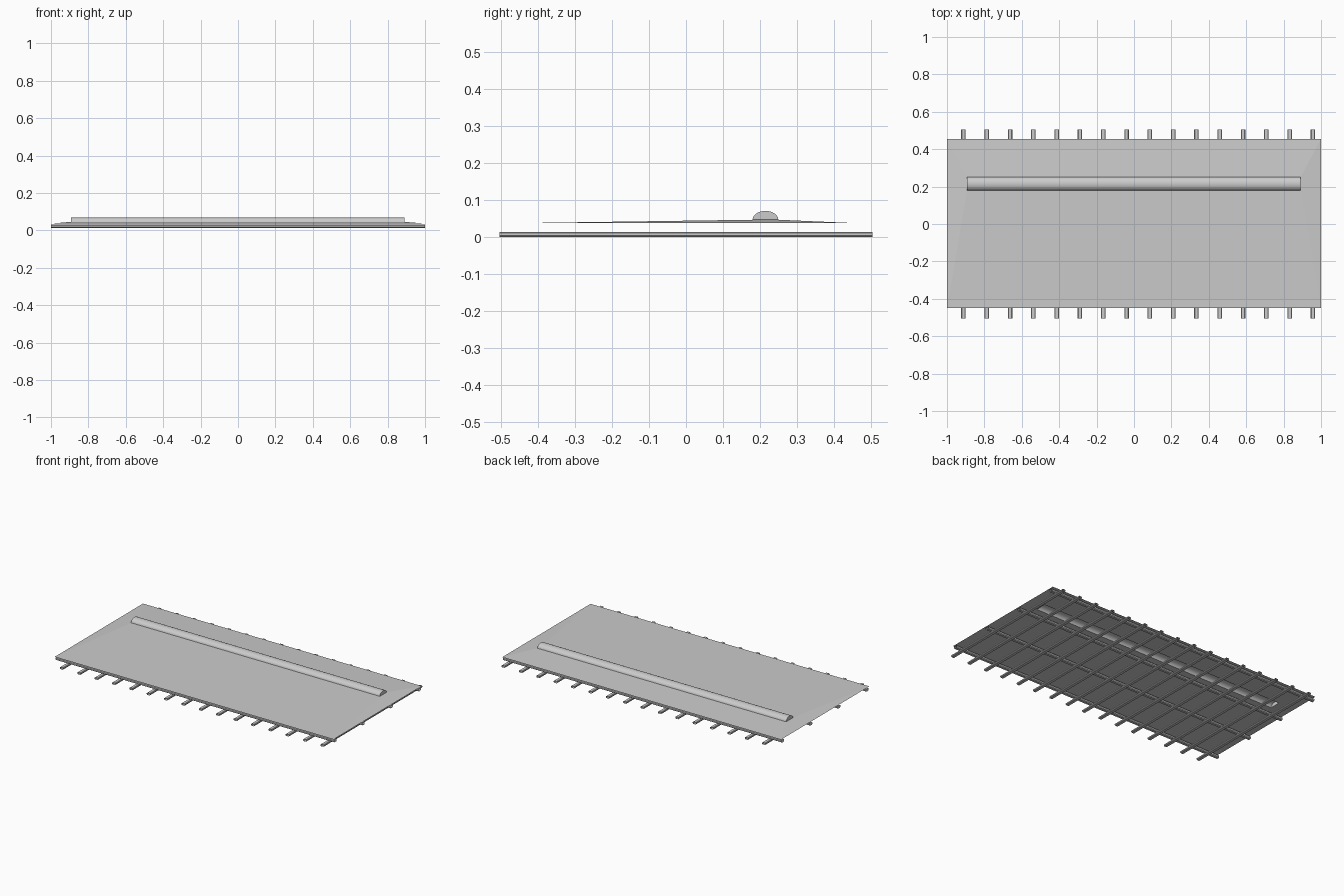
import bpy, bmesh, math

if "Cube" in bpy.data.objects:
    bpy.data.objects.remove(bpy.data.objects["Cube"])


def new_object(name, bm):
    me = bpy.data.meshes.new(name)
    bm.to_mesh(me)
    bm.free()
    ob = bpy.data.objects.new(name, me)
    bpy.context.collection.objects.link(ob)
    return ob


def loft(bm, rings, closed=True):
    """Skin a list of point rings; ends stay open."""
    vs = [[bm.verts.new(p) for p in r] for r in rings]
    n = len(vs[0])
    for a, b in zip(vs, vs[1:]):
        for i in range(n if closed else n - 1):
            j = (i + 1) % n
            bm.faces.new((a[i], a[j], b[j], b[i]))
    return vs


def tube(name, width, height, length, z, along_x, offset):
    """Open-ended rail with chamfered corners, lying on height z."""
    w, h, c = width / 2, height / 2, min(width, height) * 0.25
    prof = [(w, c - h), (w, h - c), (w - c, h), (c - w, h),
            (-w, h - c), (-w, c - h), (c - w, -h), (w - c, -h)]
    bm = bmesh.new()
    rings = []
    for e in (-length / 2, length / 2):
        rings.append([(e, offset + u, z + h + v) if along_x else (offset + u, e, z + h + v)
                      for u, v in prof])
    loft(bm, rings)
    bmesh.ops.recalc_face_normals(bm, faces=bm.faces)
    return new_object(name, bm)


# Lower slats running front to back
for i in range(16):
    tube(f"slat_{i + 1}", 0.024, 0.013, 1.01, 0.0, False, -0.912 + i * 0.1246)

# Long rails lying on the slats
for i in range(4):
    tube(f"rail_{i + 1}", 0.024, 0.018, 2.0, 0.013, True, -0.43 + i * 0.288)

# Thin roof sheet sloping up to the vent opening
X0, X1, Y0, Y1 = -0.893, 0.891, 0.18, 0.25
ZB = 0.046
bm = bmesh.new()
loft(bm, [[(-1, -0.45, 0.037), (1, -0.45, 0.037), (1, 0.455, 0.037), (-1, 0.455, 0.037)],
          [(X0, Y0, ZB), (X1, Y0, ZB), (X1, Y1, ZB), (X0, Y1, ZB)]])
new_object("roof_sheet", bm)

# Half-round ridge vent with closed ends, hollow underneath
bm = bmesh.new()
N = 12
arc = [((Y0 + Y1) / 2 + 0.035 * math.cos(math.pi * i / N),
        ZB + 0.024 * math.sin(math.pi * i / N)) for i in range(N + 1)]
ends = loft(bm, [[(x, y, z) for y, z in arc] for x in (X0, X1)], closed=False)
for e in ends:
    bm.faces.new(e)
bmesh.ops.recalc_face_normals(bm, faces=bm.faces)
if sum(f.normal.z for f in bm.faces) < 0:
    bmesh.ops.reverse_faces(bm, faces=bm.faces)
vent = new_object("ridge_vent", bm)
bpy.context.view_layer.objects.active = vent
vent.select_set(True)
bpy.ops.object.shade_smooth_by_angle(angle=math.radians(35))
